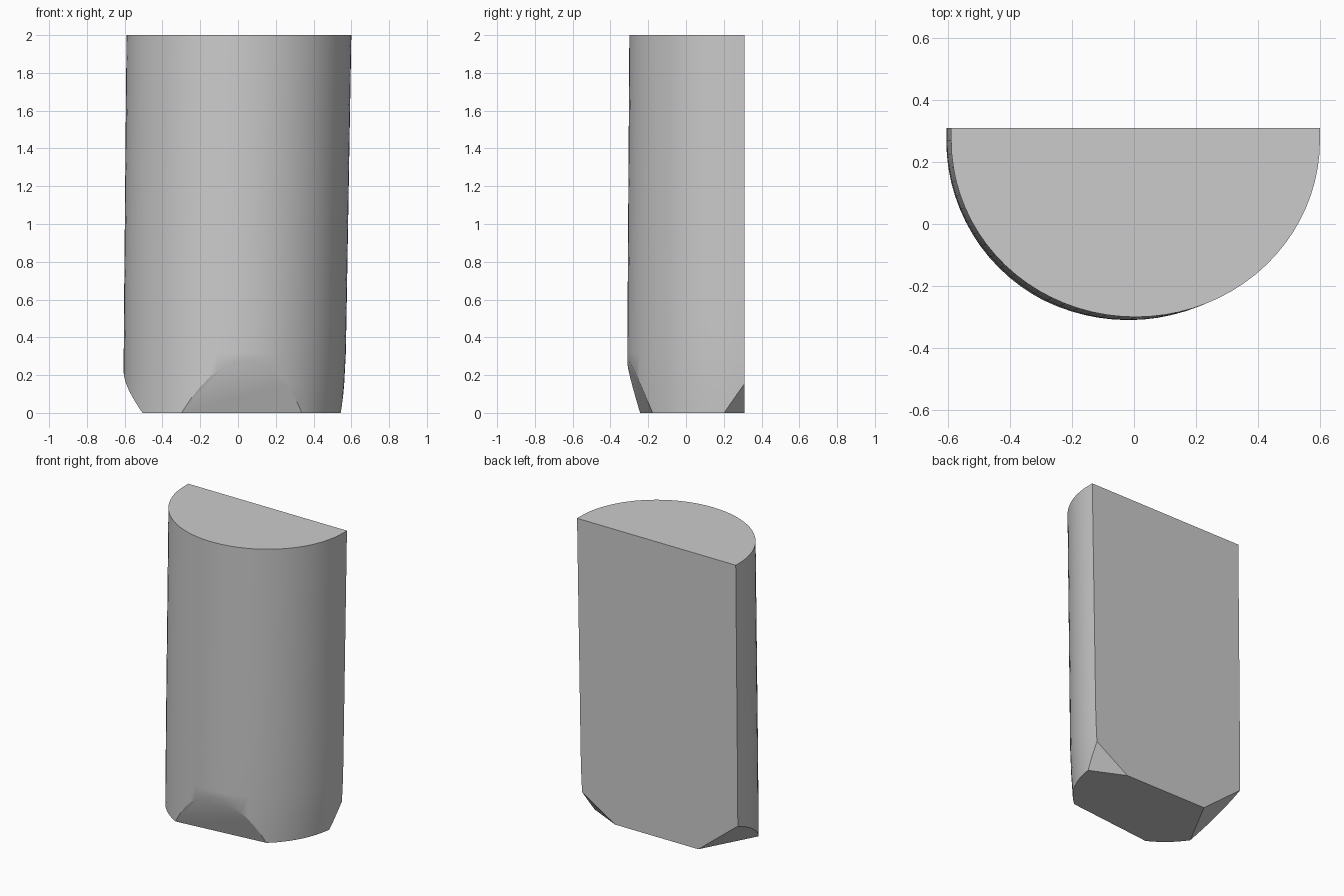
import bpy, bmesh, math
from mathutils import Vector

if "Cube" in bpy.data.objects:
    bpy.data.objects.remove(bpy.data.objects["Cube"])

BACK, CENTRE_Y, SEGMENTS = 0.31, 0.27, 40


def section(bm, z, left, right, front):
    """Half-round outline with a flat back, at height z."""
    cx, rx, ry = (left + right) / 2, (right - left) / 2, CENTRE_Y - front
    pts = [(left, BACK)]
    for i in range(SEGMENTS + 1):
        a = math.pi + math.pi * i / SEGMENTS
        pts.append((cx + rx * math.cos(a), CENTRE_Y + ry * math.sin(a)))
    pts.append((right, BACK))
    return [bm.verts.new((x, y, z)) for x, y in pts]


def slice_off(bm, a, b, c):
    """Cut the solid with the plane through three points and cap it."""
    a, b, c = Vector(a), Vector(b), Vector(c)
    n = (b - a).cross(c - a).normalized()
    if n.dot(Vector((0, 0, 1)) - a) > 0:
        n = -n
    geom = bm.verts[:] + bm.edges[:] + bm.faces[:]
    cut = bmesh.ops.bisect_plane(bm, geom=geom, dist=1e-5, plane_co=a,
                                 plane_no=n, clear_outer=True)
    edges = [e for e in cut["geom_cut"]
             if isinstance(e, bmesh.types.BMEdge) and e.is_boundary]
    bmesh.ops.holes_fill(bm, edges=edges, sides=0)


# Slightly leaning half-round column: z, left, right, front
bm = bmesh.new()
rings = [section(bm, *s) for s in (
    (0.00, -0.606, 0.548, -0.31),
    (0.15, -0.606, 0.562, -0.31),
    (0.32, -0.605, 0.571, -0.31),
    (0.60, -0.603, 0.576, -0.309),
    (2.00, -0.590, 0.600, -0.30))]
for lo, hi in zip(rings, rings[1:]):
    for i in range(len(lo)):
        j = (i + 1) % len(lo)
        bm.faces.new((lo[i], lo[j], hi[j], hi[i]))
bm.faces.new(rings[0][::-1])
bm.faces.new(rings[-1])

# Three worn chamfers at the foot: left, right rear, front
slice_off(bm, (-0.31, 0.31, 0), (-0.515, -0.075, 0), (-0.605, 0.31, 0.235))
slice_off(bm, (0.314, 0.31, 0), (0.548, 0.20, 0), (0.555, 0.31, 0.15))
slice_off(bm, (-0.29, -0.242, 0), (0.36, -0.175, 0), (0.0, -0.31, 0.27))

bmesh.ops.recalc_face_normals(bm, faces=bm.faces[:])
mesh = bpy.data.meshes.new("half_round_column")
bm.to_mesh(mesh)
bm.free()
column = bpy.data.objects.new("half_round_column", mesh)
bpy.context.collection.objects.link(column)

bpy.context.view_layer.objects.active = column
column.select_set(True)
bpy.ops.object.shade_smooth_by_angle(angle=math.radians(25))
